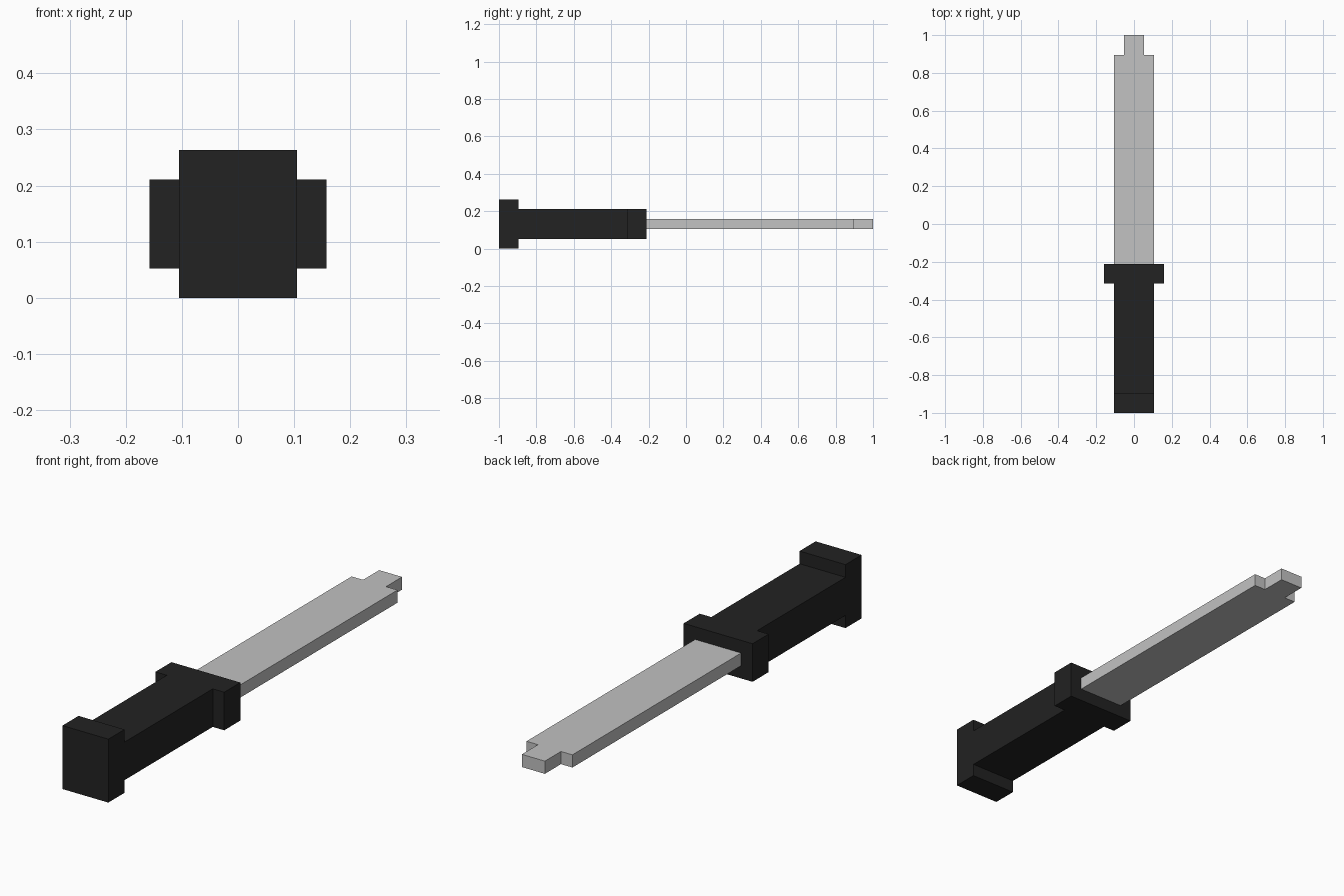
import bpy
import bmesh

if "Cube" in bpy.data.objects:
    bpy.data.objects.remove(bpy.data.objects["Cube"])

U = 1 / 19  # the whole model sits on a grid of 38 units along y


def material(name, value):
    mat = bpy.data.materials.new(name)
    mat.diffuse_color = (value, value, value, 1)
    mat.use_nodes = True
    mat.node_tree.nodes["Principled BSDF"].inputs["Base Color"].default_value = mat.diffuse_color
    return mat


def plate(name, half_outline, z0, z1, mat):
    """Extrude a top-view outline, mirrored across x = 0, from z0 to z1."""
    outline = half_outline + [(-x, y) for x, y in reversed(half_outline)]
    bm = bmesh.new()
    face = bm.faces.new([bm.verts.new((x * U, y * U, z0 * U)) for x, y in outline])
    result = bmesh.ops.extrude_face_region(bm, geom=[face])
    top = [v for v in result["geom"] if isinstance(v, bmesh.types.BMVert)]
    bmesh.ops.translate(bm, verts=top, vec=(0, 0, (z1 - z0) * U))
    bmesh.ops.recalc_face_normals(bm, faces=bm.faces)
    mesh = bpy.data.meshes.new(name)
    bm.to_mesh(mesh)
    bm.free()
    mesh.materials.append(mat)
    obj = bpy.data.objects.new(name, mesh)
    bpy.context.collection.objects.link(obj)
    return obj


black = material("black", 0.016)
steel = material("steel grey", 0.539)

# Tall block at the end of the handle
plate("pommel", [(2, -19), (2, -17)], 0, 5, black)

# Handle that widens into the crossguard
plate("grip_and_guard", [(2, -17), (2, -6), (3, -6), (3, -4)], 1, 4, black)

# Thin blade with a stepped tip
plate("blade", [(2, -4), (2, 17), (1, 17), (1, 19)], 2, 3, steel)
